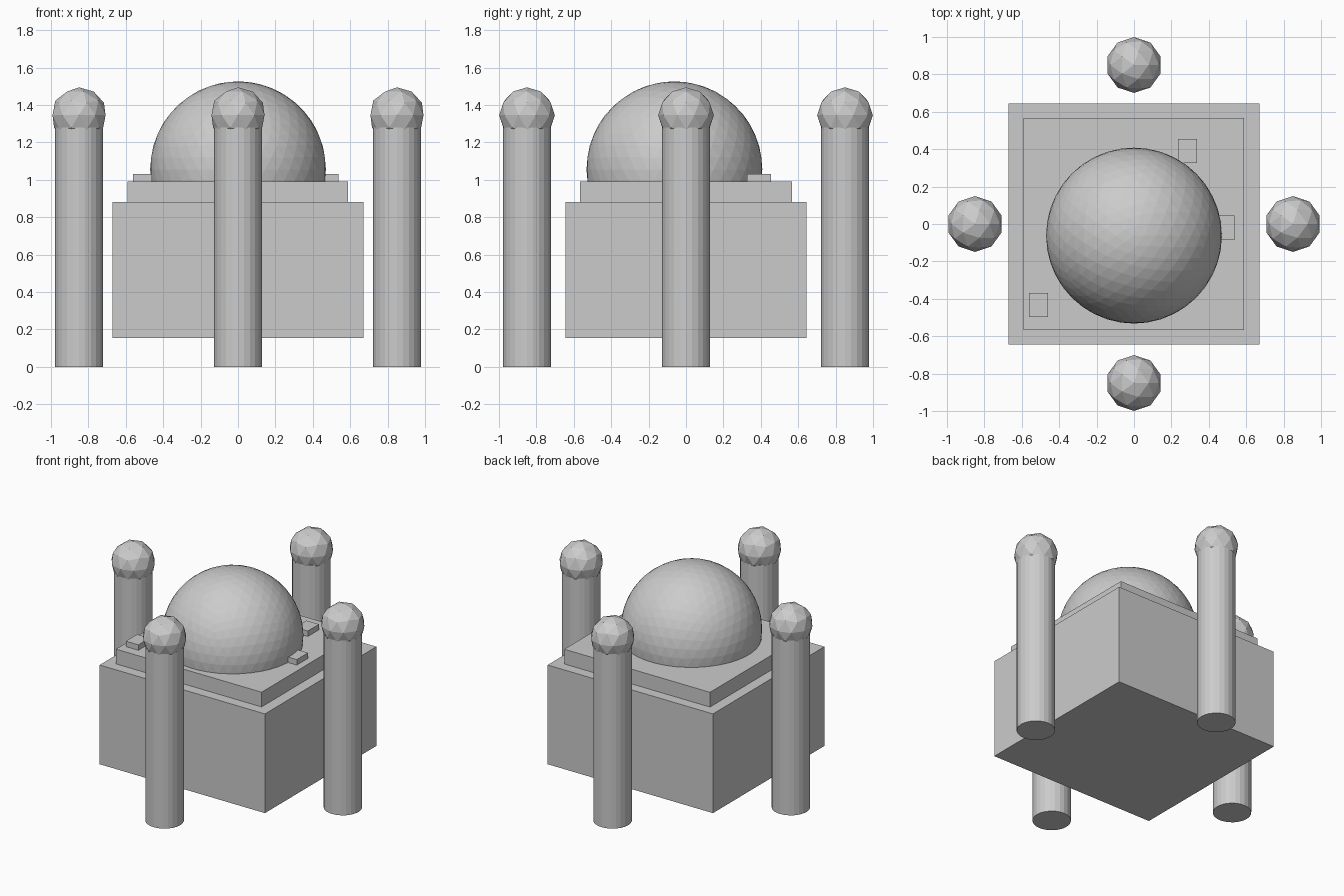
import bpy
import math

if "Cube" in bpy.data.objects:
    bpy.data.objects.remove(bpy.data.objects["Cube"])


def box(name, x0, x1, y0, y1, z0, z1):
    bpy.ops.mesh.primitive_cube_add(
        size=1, location=((x0 + x1) / 2, (y0 + y1) / 2, (z0 + z1) / 2))
    ob = bpy.context.object
    ob.name = name
    ob.scale = (x1 - x0, y1 - y0, z1 - z0)
    bpy.ops.object.transform_apply(location=False, rotation=False, scale=True)
    return ob


def ball(name, radius, location, subdivisions):
    bpy.ops.mesh.primitive_ico_sphere_add(
        subdivisions=subdivisions, radius=radius, location=location)
    bpy.context.object.name = name


# Raised main block and stepped roof
box("main_block", -0.67, 0.67, -0.645, 0.645, 0.155, 0.882)
box("roof_tier", -0.592, 0.589, -0.568, 0.568, 0.882, 0.99)

# Faceted dome, set slightly towards the front and sunk into the roof
ball("dome", 0.47, (0, -0.062, 1.056), 4)

# Small roof blocks around the dome
for i, (x, y) in enumerate([(0.287, 0.39), (0.485, -0.02), (-0.51, -0.433)]):
    box(f"roof_block_{i + 1}", x - 0.051, x + 0.051,
        y - 0.065, y + 0.065, 0.98, 1.03)

# Four towers, one at the middle of each side, with low-poly ball caps
for side, (x, y) in {"front": (0, -0.85), "back": (0, 0.85),
                     "left": (-0.85, 0), "right": (0.85, 0)}.items():
    bpy.ops.mesh.primitive_cylinder_add(
        vertices=24, radius=0.128, depth=1.28, location=(x, y, 0.64))
    bpy.context.object.name = f"{side}_tower"
    ball(f"{side}_tower_cap", 0.149, (x, y, 1.345), 2)
